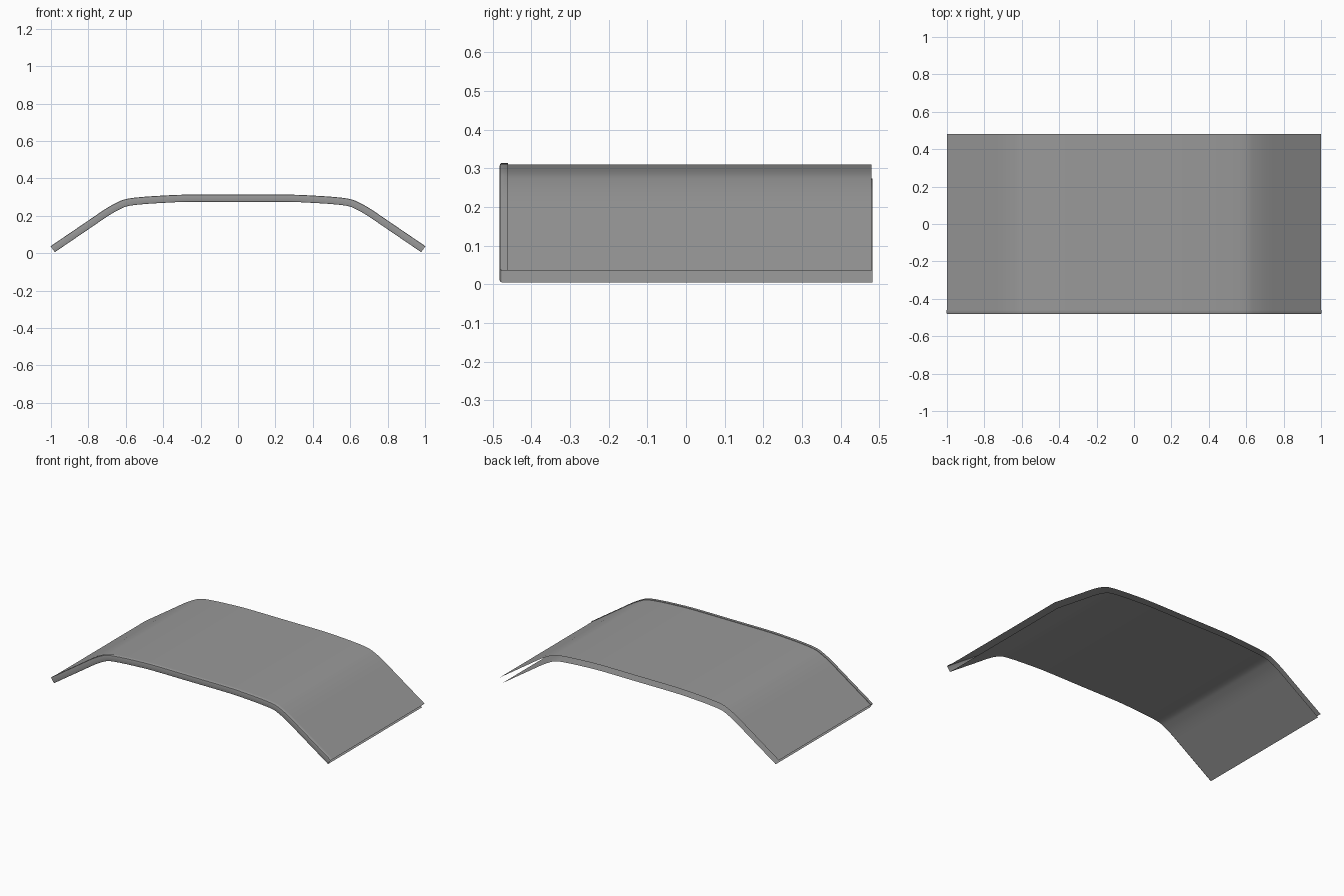
import bpy
import bmesh
import math
from mathutils import Vector

cube = bpy.data.objects.get("Cube")
if cube:
    bpy.data.objects.remove(cube, do_unlink=True)

THICK = 0.036

grey = bpy.data.materials.new("plain grey")
grey.use_nodes = True
color = (0.32, 0.32, 0.32, 1)
grey.diffuse_color = color
grey.node_tree.nodes["Principled BSDF"].inputs["Base Color"].default_value = color

# Right half of the outer arch, from the crown to the tip
half = [(0, 0.31), (0.27, 0.31), (0.4, 0.305), (0.52, 0.297), (0.6, 0.286),
        (0.65, 0.266), (0.71, 0.232), (0.8, 0.171), (1, 0.035)]
control = [Vector((-x, z)) for x, z in reversed(half[1:])] + [Vector(p) for p in half]


def smooth_path(points, steps=4):
    """Catmull-Rom samples through the points."""
    ext = [2 * points[0] - points[1]] + points + [2 * points[-1] - points[-2]]
    path = []
    for a, b, c, d in zip(ext, ext[1:], ext[2:], ext[3:]):
        for i in range(steps):
            t = i / steps
            path.append(0.5 * (2 * b + (c - a) * t + (2 * a - 5 * b + 4 * c - d) * t ** 2
                               + (3 * b - a - 3 * c + d) * t ** 3))
    return path + [points[-1]]


arch = smooth_path(control)
normals = []
for i in range(len(arch)):
    tangent = arch[min(i + 1, len(arch) - 1)] - arch[max(i - 1, 0)]
    normals.append(Vector((-tangent.y, tangent.x)).normalized())


def sweep(name, section):
    """Sweep an open section of (y, depth below the outer arch) along the arch."""
    bm = bmesh.new()
    rows = []
    for y, depth in section:
        rows.append([bm.verts.new((p.x - n.x * depth, y, p.y - n.y * depth))
                     for p, n in zip(arch, normals)])
    for r, s in zip(rows, rows[1:]):
        for i in range(len(r) - 1):
            bm.faces.new((r[i], r[i + 1], s[i + 1], s[i]))
    mesh = bpy.data.meshes.new(name)
    bm.to_mesh(mesh)
    bm.free()
    mesh.materials.append(grey)
    obj = bpy.data.objects.new(name, mesh)
    bpy.context.collection.objects.link(obj)
    bpy.ops.object.select_all(action="DESELECT")
    obj.select_set(True)
    bpy.context.view_layer.objects.active = obj
    bpy.ops.object.shade_smooth_by_angle(angle=math.radians(40))


# Upper skin, open at the back and at both tips
sweep("outer_panel", [(-0.478, 0), (0.48, 0)])
# Lower skin
sweep("inner_panel", [(0.482, THICK), (-0.478, THICK)])
# Front wall with rounded edges and a thin lip folded over the upper skin
sweep("front_rim", [(-0.478, THICK), (-0.481, THICK - 0.002), (-0.482, THICK - 0.005),
                    (-0.482, 0.003), (-0.481, -0.001), (-0.478, -0.003),
                    (-0.46, -0.003), (-0.46, 0)])
